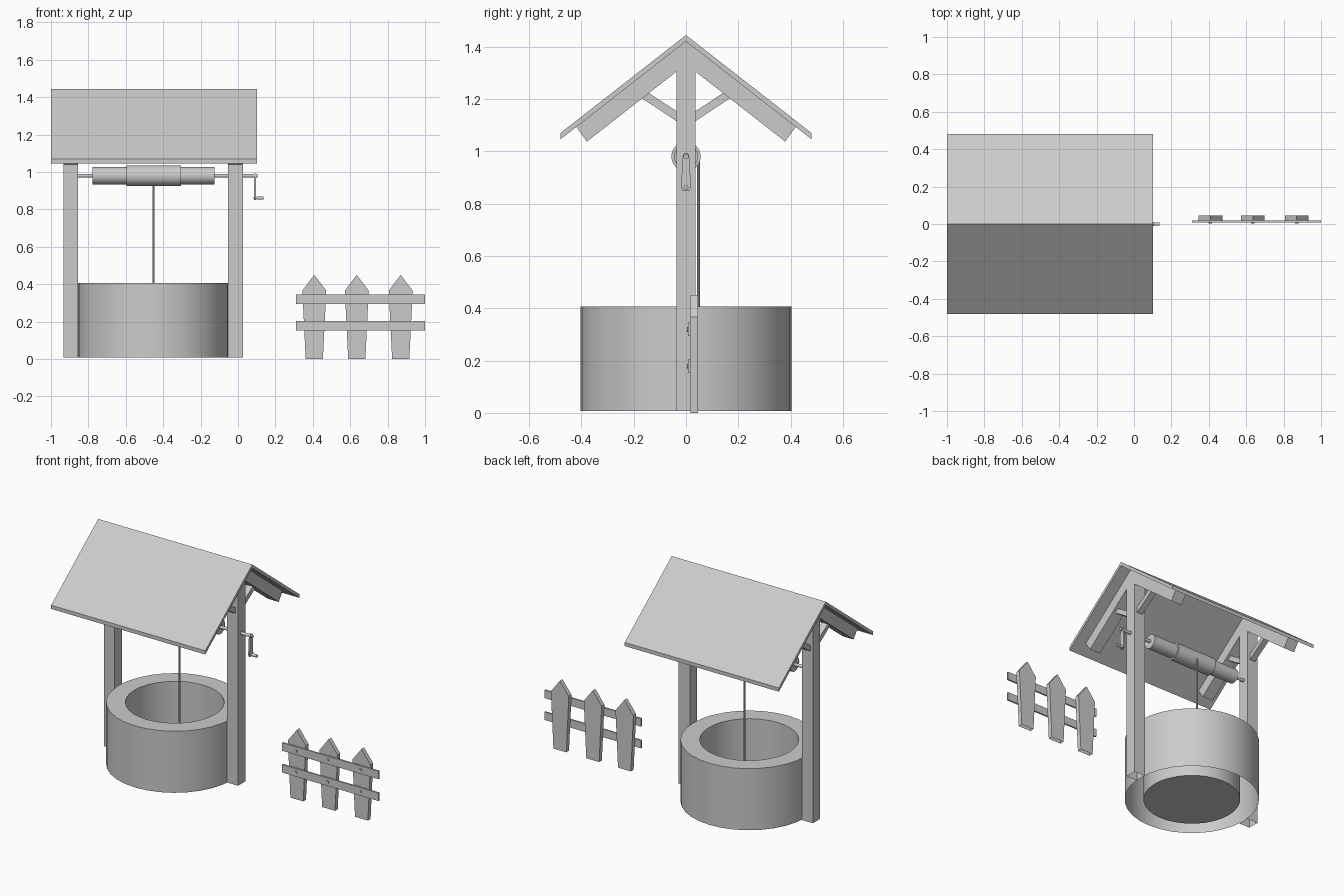
import bpy, bmesh, math

cube = bpy.data.objects.get("Cube")
if cube:
    bpy.data.objects.remove(cube, do_unlink=True)

grey = bpy.data.materials.new("plain grey")
grey.use_nodes = True
colour = (0.6, 0.6, 0.6, 1)
grey.diffuse_color = colour
grey.node_tree.nodes["Principled BSDF"].inputs["Base Color"].default_value = colour


def finish(name, bm, smooth=False):
    mesh = bpy.data.meshes.new(name)
    bm.to_mesh(mesh)
    bm.free()
    mesh.materials.append(grey)
    obj = bpy.data.objects.new(name, mesh)
    bpy.context.collection.objects.link(obj)
    if smooth:
        bpy.ops.object.select_all(action='DESELECT')
        obj.select_set(True)
        bpy.context.view_layer.objects.active = obj
        bpy.ops.object.shade_smooth_by_angle(angle=math.radians(35))
    return obj


def lathe(name, profile, axis, centre, segments=24, start_cap=True, end_cap=True):
    """Revolve (radius, height) points around a line parallel to the axis."""
    bm = bmesh.new()
    rings = []
    for r, h in profile:
        ring = []
        for i in range(segments):
            a = math.tau * i / segments
            u, v = r * math.cos(a), r * math.sin(a)
            p = {'X': (h, u, v), 'Y': (v, h, u), 'Z': (u, v, h)}[axis]
            ring.append(bm.verts.new([c + d for c, d in zip(centre, p)]))
        rings.append(ring)
    for low, high in zip(rings, rings[1:]):
        for i in range(segments):
            j = (i + 1) % segments
            bm.faces.new((low[i], low[j], high[j], high[i]))
    if start_cap:
        bm.faces.new(rings[0][::-1])
    if end_cap:
        bm.faces.new(rings[-1])
    return finish(name, bm, smooth=True)


def rod(name, axis, centre, radius, lo, hi, segments=16):
    return lathe(name, [(radius, lo), (radius, hi)], axis, centre, segments)


def prism(name, profile, axis, lo, hi, open_bottom=False):
    """Extrude a (y, z) outline along x, or an (x, z) outline along y."""
    bm = bmesh.new()
    ends = []
    for d in (lo, hi):
        ends.append([bm.verts.new((d, u, v) if axis == 'X' else (u, d, v)) for u, v in profile])
    bm.faces.new(ends[0])
    bm.faces.new(ends[1])
    n = len(profile)
    for i in range(n):
        j = (i + 1) % n
        bm.faces.new((ends[0][i], ends[0][j], ends[1][j], ends[1][i]))
    bmesh.ops.recalc_face_normals(bm, faces=bm.faces[:])
    if open_bottom:
        bottom = [f for f in bm.faces if f.normal.z < -0.99]
        bmesh.ops.delete(bm, geom=bottom, context='FACES_ONLY')
    return finish(name, bm)


def mirrored(half):
    """Complete a symmetric outline; the first and last points may lie on the middle."""
    return half + [(-u, v) for u, v in reversed(half) if u > 0]


# Well wall: open underneath between the outer skin and the inner shaft
WELL_X, BASE = -0.452, 0.008
lathe("well_wall", [(0.403, BASE), (0.403, 0.406)], 'Z', (WELL_X, 0, 0), 32, False, False)
lathe("well_rim", [(0.403, 0.406), (0.29, 0.406)], 'Z', (WELL_X, 0, 0), 32, False, False)
lathe("well_shaft", [(0.29, 0.406), (0.29, BASE)], 'Z', (WELL_X, 0, 0), 32, False, True)

# Gabled roof
SLOPE = 0.78
EAVE = 0.48
drop = EAVE * SLOPE
prism("roof", mirrored([(0, 1.444), (EAVE, 1.444 - drop), (EAVE, 1.42 - drop), (0, 1.42)]),
      'X', -1.0, 0.102)

# Posts with their rafters, and braces
frame = mirrored([(0, 1.422), (0.42, 1.422 - 0.42 * SLOPE), (0.379, 1.037),
                  (0.037, 1.304), (0.037, BASE)])
for side, lo, hi in (("right", -0.933, -0.856), ("left", -0.053, 0.026)):
    prism(side + "_post_and_rafters", frame, 'X', lo, hi, open_bottom=True)
    mid = (lo + hi) / 2
    for end, s in (("front", -1), ("back", 1)):
        brace = [(0.145, 1.225), (0.175, 1.207), (0.03, 1.111), (0.03, 1.149)]
        prism(f"{side}_{end}_brace", [(s * y, z) for y, z in brace], 'X', mid - 0.02, mid + 0.02)

# Winding drum, axle and rope
AXLE = (0, 0, 0.98)
rod("axle", 'X', AXLE, 0.01, -0.87, 0.105)
rod("drum", 'X', AXLE, 0.046, -0.778, -0.125, 24)
rod("rope_coil", 'X', AXLE, 0.056, -0.595, -0.305, 24)
rod("rope", 'Z', (WELL_X, 0.048, 0), 0.006, 0.02, 0.98, 8)

# Crank
arm = mirrored([(0.006, 0.993), (0.012, 0.984), (0.019, 0.865), (0.014, 0.85)])
prism("crank_arm", arm, 'X', 0.086, 0.096)
rod("crank_pin", 'X', (0, 0, 0.861), 0.006, 0.082, 0.11, 12)
rod("crank_grip", 'X', (0, 0, 0.861), 0.009, 0.1, 0.136, 12)

# Fence rails
rails = (0.178, 0.319)
for z in rails:
    prism("fence_rail", [(0.31, z - 0.026), (1.0, z - 0.026), (1.0, z + 0.026), (0.31, z + 0.026)],
          'Y', 0.008, 0.018)

# Fence pickets and nails
for x in (0.408, 0.635, 0.87):
    picket = mirrored([(0, 0.45), (0.064, 0.366), (0.046, 0)])
    prism("fence_picket", [(x + u, z) for u, z in picket], 'Y', 0.018, 0.046, open_bottom=True)
    for z in rails:
        rod("fence_nail", 'Y', (x, 0, z), 0.009, 0.003, 0.012, 10)
